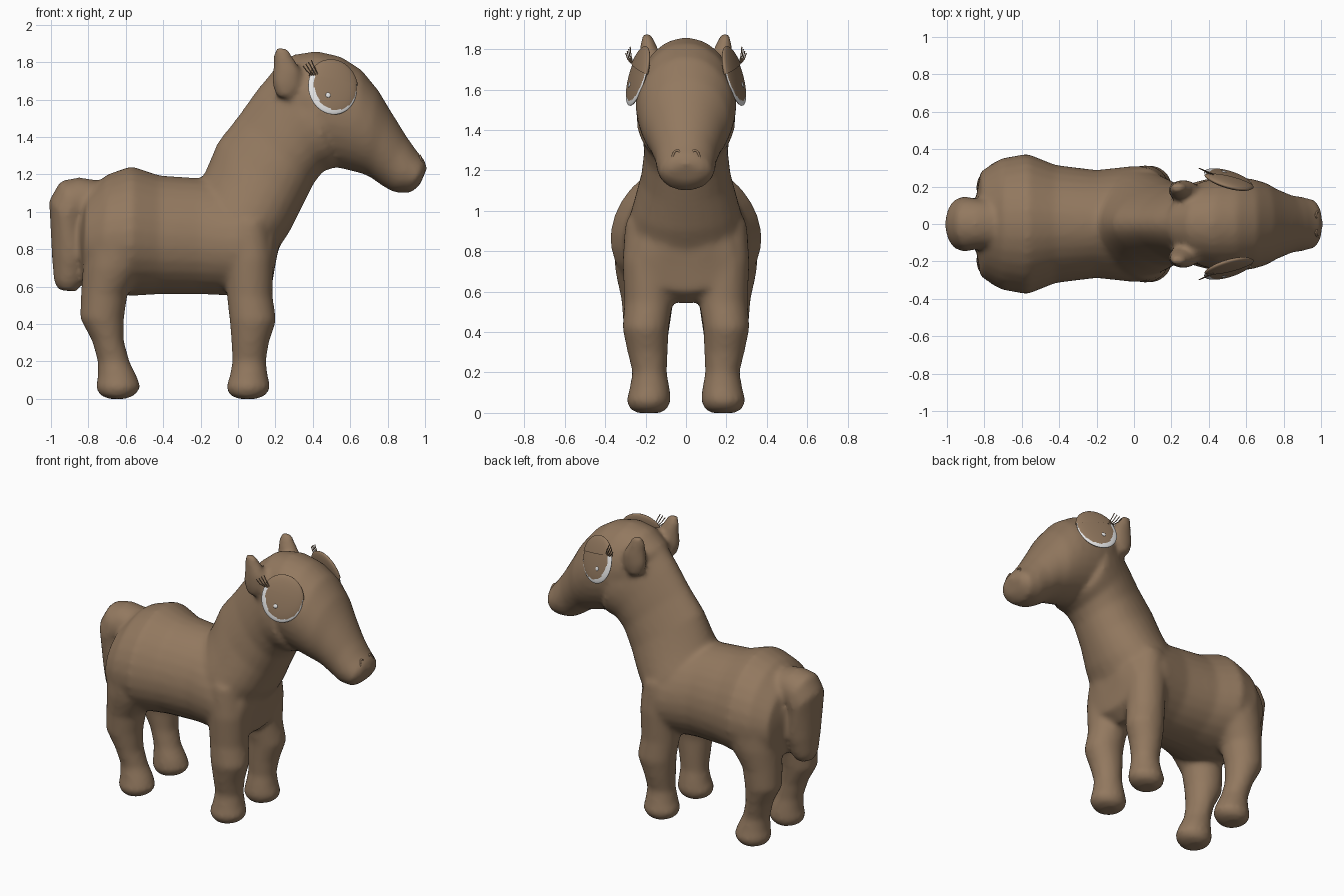
import bpy, bmesh
from math import sin, cos, pi
from mathutils import Matrix, Vector

if "Cube" in bpy.data.objects:
    bpy.data.objects.remove(bpy.data.objects["Cube"])


def material(name, rgb):
    mat = bpy.data.materials.new(name)
    mat.use_nodes = True
    mat.diffuse_color = (*rgb, 1)
    mat.node_tree.nodes["Principled BSDF"].inputs["Base Color"].default_value = (*rgb, 1)
    return mat


BROWN = material("brown coat", (0.29, 0.19, 0.115))
WHITE = material("eye white", (0.8, 0.8, 0.8))


def add_object(name, bm, *mats):
    mesh = bpy.data.meshes.new(name)
    bmesh.ops.recalc_face_normals(bm, faces=bm.faces)
    for face in bm.faces:
        face.smooth = True
    bm.to_mesh(mesh)
    bm.free()
    for mat in mats:
        mesh.materials.append(mat)
    obj = bpy.data.objects.new(name, mesh)
    bpy.context.collection.objects.link(obj)
    return obj


def loft(bm, sections, egg=0.0, side=1, count=28):
    """Skin ovals given by two profile points, a half width and a sideways centre."""
    rings = []
    for x1, z1, x2, z2, width, y in sections:
        ring = []
        for i in range(count):
            a = 2 * pi * i / count
            t = (1 + cos(a)) / 2
            ring.append(bm.verts.new((
                x2 + (x1 - x2) * t,
                side * (y + width * sin(a) * (1 - egg * cos(a))),
                z2 + (z1 - z2) * t)))
        rings.append(ring)
    for low, high in zip(rings, rings[1:]):
        for i in range(count):
            j = (i + 1) % count
            bm.faces.new((low[i], low[j], high[j], high[i]))
    bm.faces.new(rings[0])
    bm.faces.new(rings[-1])


def wire(name, paths, radius, mat):
    curve = bpy.data.curves.new(name, "CURVE")
    curve.dimensions = "3D"
    curve.bevel_depth = radius
    curve.bevel_resolution = 1
    curve.use_fill_caps = True
    for path in paths:
        spline = curve.splines.new("POLY")
        spline.points.add(len(path) - 1)
        for point, co in zip(spline.points, path):
            point.co = (*co, 1)
    curve.materials.append(mat)
    obj = bpy.data.objects.new(name, curve)
    bpy.context.collection.objects.link(obj)


torso = [
    (-.85, .98, -.84, .74, .14, 0), (-.81, 1.1, -.83, .62, .28, 0),
    (-.7, 1.2, -.72, .57, .35, 0), (-.57, 1.245, -.57, .55, .375, 0),
    (-.42, 1.195, -.42, .56, .315, 0), (-.2, 1.18, -.2, .56, .288, 0),
    (0, 1.15, 0, .55, .31, 0), (.1, 1.1, .1, .54, .3, 0),
    (.19, 1, .18, .6, .23, 0), (.24, .92, .2, .72, .1, 0)]
neck = [
    (-.2, 1.16, .2, .78, .28, 0), (-.16, 1.25, .28, .9, .25, 0),
    (-.11, 1.37, .35, 1.04, .215, 0), (0, 1.51, .41, 1.16, .2, 0),
    (.1, 1.65, .46, 1.22, .21, 0), (.2, 1.77, .5, 1.23, .23, 0),
    (.3, 1.83, .52, 1.24, .24, 0)]
head = [
    (.18, 1.75, .45, 1.3, .2, 0), (.29, 1.84, .5, 1.24, .235, 0),
    (.42, 1.86, .54, 1.235, .25, 0), (.55, 1.83, .58, 1.225, .25, 0),
    (.66, 1.76, .62, 1.215, .24, 0), (.75, 1.65, .66, 1.205, .22, 0),
    (.81, 1.55, .7, 1.19, .19, 0), (.9, 1.405, .77, 1.14, .155, 0),
    (.96, 1.32, .83, 1.105, .145, 0), (1.0, 1.275, .92, 1.1, .13, 0),
    (1.01, 1.23, .97, 1.14, .085, 0)]
tail = [
    (-.7, 1.16, -.7, .98, .12, 0), (-.85, 1.185, -.8, .95, .13, 0),
    (-.95, 1.165, -.82, .92, .145, 0), (-1.01, 1.06, -.83, .88, .145, 0),
    (-.995, .76, -.79, .76, .125, 0), (-.985, .63, -.83, .62, .09, 0),
    (-.96, .58, -.86, .575, .06, 0)]
front_leg = [
    (.16, .95, -.05, .95, .11, .19), (.19, .75, -.07, .75, .13, .185),
    (.185, .55, -.06, .55, .12, .185), (.205, .42, -.045, .42, .115, .2),
    (.165, .3, -.035, .3, .1, .19), (.15, .2, -.03, .2, .085, .18),
    (.16, .12, -.045, .12, .1, .18), (.175, .06, -.065, .06, .11, .185),
    (.15, .02, -.045, .02, .095, .185), (.1, 0, 0, 0, .06, .185)]
hind_leg = [
    (-.45, .85, -.81, .85, .15, .21), (-.5, .7, -.83, .7, .15, .2),
    (-.59, .56, -.84, .56, .13, .19), (-.61, .43, -.845, .43, .115, .195),
    (-.61, .31, -.78, .31, .095, .19), (-.58, .2, -.75, .2, .085, .18),
    (-.54, .12, -.75, .12, .1, .18), (-.52, .06, -.76, .06, .11, .185),
    (-.55, .02, -.74, .02, .095, .185), (-.6, 0, -.69, 0, .06, .185)]
ear = [
    (.2, 1.62, .3, 1.6, .04, .18), (.18, 1.7, .34, 1.66, .055, .18),
    (.19, 1.78, .345, 1.74, .055, .18), (.19, 1.84, .31, 1.8, .04, .185),
    (.2, 1.88, .27, 1.87, .024, .197)]

# Body: overlapping lofts fused into one soft skin
bm = bmesh.new()
loft(bm, torso, egg=0.1)
loft(bm, neck, egg=0.28)
loft(bm, head)
loft(bm, tail)
for side in (1, -1):
    for part in (front_leg, hind_leg, ear):
        loft(bm, part, side=side)
body = add_object("pony_body", bm, BROWN)
remesh = body.modifiers.new("fuse", "REMESH")
remesh.mode = "VOXEL"
remesh.voxel_size = 0.016
remesh.use_smooth_shade = True
soften = body.modifiers.new("soften", "SMOOTH")
soften.factor = 0.5
soften.iterations = 10


def lens(scale):
    bm = bmesh.new()
    bmesh.ops.create_uvsphere(bm, u_segments=64, v_segments=40, radius=1)
    bmesh.ops.scale(bm, vec=scale, verts=bm.verts)
    return bm


for side, label in ((1, "left"), (-1, "right")):
    # Eye frame: u runs forward, v up, n outward
    n = Vector((0.3, side, 0.28)).normalized()
    u = Vector((1, 0, 0))
    u = (u - n * u.dot(n)).normalized()
    v = n.cross(u) * side
    if v.z < 0:
        v = -v
    frame = Matrix((u, v, n)).transposed().to_4x4()
    frame.translation = (0.505, side * 0.24, 1.665)

    # Eyeball disc with a white crescent around the iris
    bm = lens((0.135, 0.15, 0.022))
    for face in bm.faces:
        c = face.calc_center_median()
        iris = ((c.x - 0.012) / 0.119) ** 2 + ((c.y - 0.01) / 0.136) ** 2
        face.material_index = int(c.z > 0 and iris > 1)
    bm.transform(frame)
    add_object(label + "_eye", bm, BROWN, WHITE)

    # Eye highlight
    bm = bmesh.new()
    bmesh.ops.create_uvsphere(bm, u_segments=16, v_segments=8, radius=0.014)
    bmesh.ops.scale(bm, vec=(1, 1, 0.3), verts=bm.verts)
    bm.transform(frame @ Matrix.Translation((-0.03, -0.05, 0.02)))
    add_object(label + "_eye_highlight", bm, WHITE)

    # Upper eyelid
    bm = lens((0.142, 0.156, 0.03))
    bmesh.ops.bisect_plane(bm, geom=bm.verts[:] + bm.edges[:] + bm.faces[:],
                           plane_co=(0, 0.04, 0), plane_no=(0.12, 1, 0), clear_inner=True)
    bm.transform(frame)
    add_object(label + "_eyelid", bm, BROWN)

    # Eyelashes at the rear corner of the lid
    lashes = []
    for k in range(4):
        points = [(-0.12 + 0.012 * k, 0.055, 0.015),
                  (-0.15 + 0.015 * k, 0.07 + 0.006 * k, 0.03),
                  (-0.175 + 0.015 * k, 0.095 + 0.012 * k, 0.04)]
        lashes.append([frame @ Vector(p) for p in points])
    wire(label + "_eyelashes", lashes, 0.003, BROWN)

    # Nostril arch
    arch = [(0.985 - 0.012 * sin(pi * i / 8), side * (0.045 + 0.022 * cos(pi * i / 8)),
             1.255 + 0.045 * sin(pi * i / 8)) for i in range(9)]
    wire(label + "_nostril", [arch], 0.006, BROWN)
